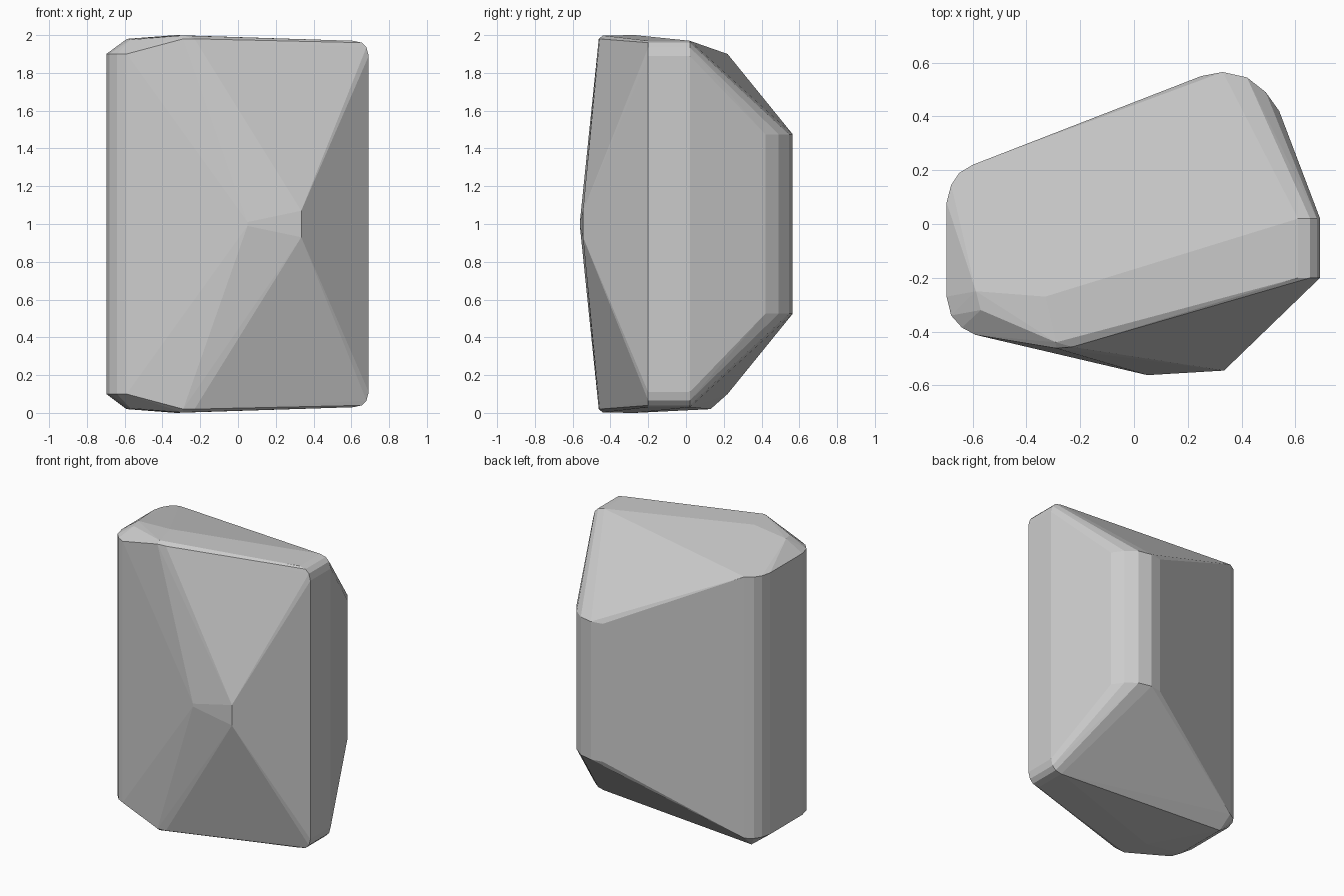
import bpy, bmesh, math

if "Cube" in bpy.data.objects:
    bpy.data.objects.remove(bpy.data.objects["Cube"])

pts = []


def both(x, y, h):
    """Add a point near the top and its mirror near the bottom (h = height above the middle)."""
    pts.extend([(x, y, 1 + h), (x, y, 1 - h)])


# rounded upright edges: two on the left, one wide one at the back
for x, y in [(-0.60, 0.22), (-0.65, 0.19), (-0.68, 0.145), (-0.697, 0.08),
             (-0.697, -0.27), (-0.68, -0.34), (-0.64, -0.385), (-0.59, -0.412)]:
    both(x, y, 0.9)
for x, y in [(0.25, 0.55), (0.33, 0.565), (0.42, 0.545), (0.49, 0.49), (0.54, 0.42)]:
    both(x, y, 0.475)
both(0.51, 0.41, 0.53)

# narrow right side with rounded top and bottom corners
for y in (-0.2, 0.02):
    for x, h in [(0.692, 0.89), (0.68, 0.935), (0.655, 0.96), (0.61, 0.97)]:
        both(x, y, h)

# top and bottom ridges
for x, y, h in [(-0.29, -0.462, 0.98), (-0.23, -0.457, 0.98), (-0.29, -0.44, 0.998),
                (-0.33, -0.27, 1.0), (-0.57, -0.32, 0.975), (-0.588, -0.25, 0.98)]:
    both(x, y, h)
pts.append((-0.59, 0.13, 0.02))

# blunt front point
both(0.335, -0.545, 0.07)
both(0.05, -0.562, 0.01)

bm = bmesh.new()
for p in pts:
    bm.verts.new(p)
res = bmesh.ops.convex_hull(bm, input=bm.verts[:])
loose = [v for v in bm.verts if not v.link_faces]
bmesh.ops.delete(bm, geom=loose, context='VERTS')
bmesh.ops.dissolve_limit(bm, angle_limit=math.radians(0.5), verts=bm.verts[:], edges=bm.edges[:])
bmesh.ops.recalc_face_normals(bm, faces=bm.faces[:])

# faceted rock
mesh = bpy.data.meshes.new("rock")
bm.to_mesh(mesh)
bm.free()
rock = bpy.data.objects.new("rock", mesh)
bpy.context.collection.objects.link(rock)
